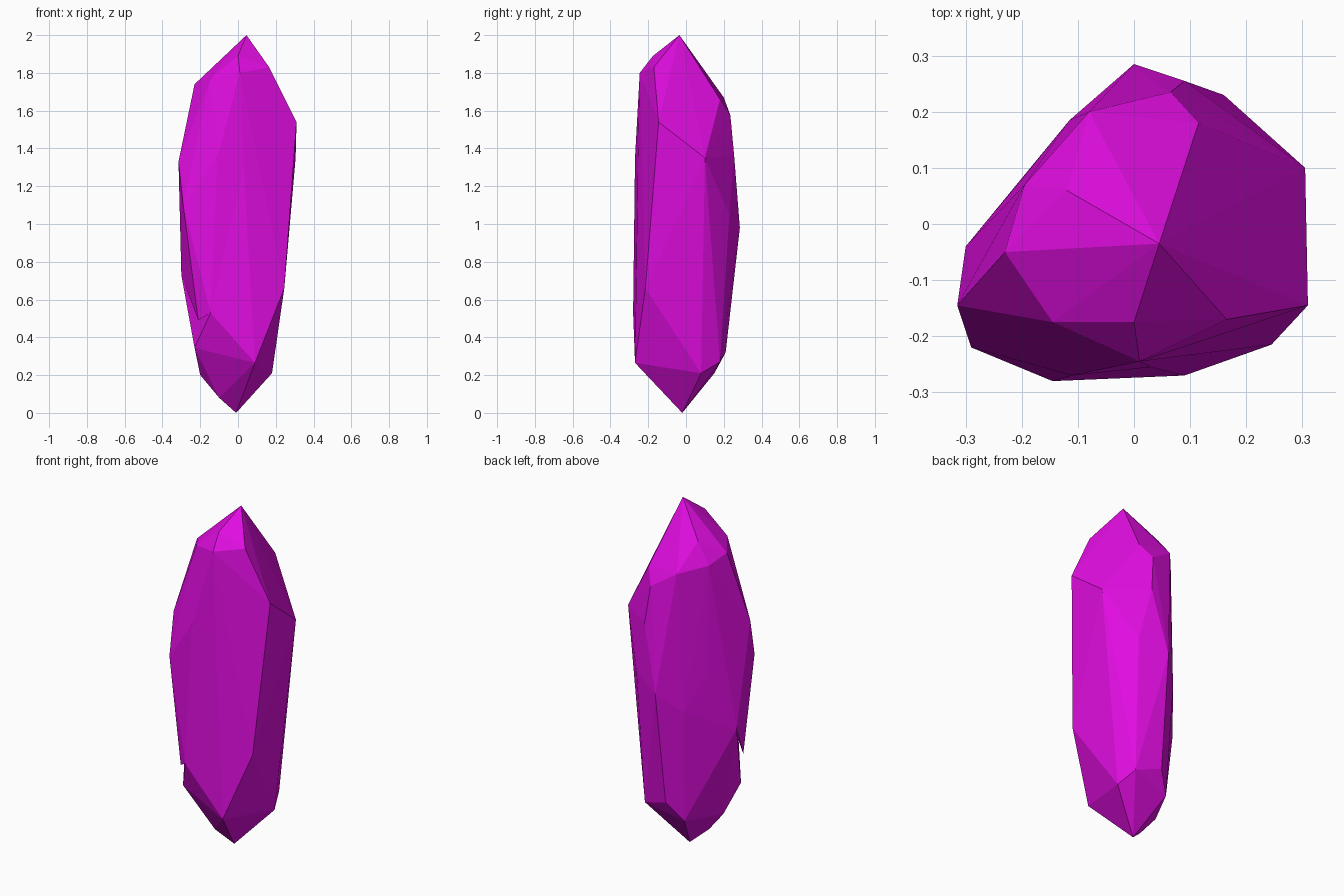
import bpy
import bmesh
from mathutils import Vector

cube = bpy.data.objects.get("Cube")
if cube:
    bpy.data.objects.remove(cube, do_unlink=True)

# Corner points of the gem, tier by tier from tip to base
corners = dict(
    # tip and crown
    A=(.045, -.035, 2), B=(0, -.175, 1.89), C=(.01, -.245, 1.8),
    D=(-.145, -.175, 1.77), E=(.165, -.17, 1.83), F=(-.23, -.05, 1.74),
    J=(-.12, .06, 1.82), h=(-.195, .07, 1.7), K=(-.08, .2, 1.67),
    I=(.115, .18, 1.66), L=(.065, .235, 1.575),
    # shoulder
    G=(.31, -.145, 1.54), H=(.305, .1, 1.35), N=(.09, .255, 1.36),
    M=(.025, .26, 1.26), Q=(-.315, -.145, 1.33), R=(-.11, -.27, 1.35),
    S=(.03, -.255, 1.29),
    # waist
    T=(-.29, -.22, 1.1), k=(-.2, .08, 1.08), P=(.16, .23, 1.05),
    O=(0, .285, .98), n=(-.115, .185, .865), X=(-.3, -.04, .73),
    W=(.245, -.215, .66),
    # foot
    U=(-.145, -.28, .53), Y=(-.21, -.23, .49), Z=(-.23, -.18, .345),
    V=(.09, -.27, .265), d=(-.015, .21, .32), e=(.14, .18, .27),
    f=(.18, .08, .21), c=(-.095, .15, .21), a=(-.2, -.06, .2),
    b=(-.1, -.07, .08), g=(-.01, -.02, 0),
)
# Ridges and valleys that a plain hull would miss, as pairs of corners
creases = "RT CS ST SU XY UX UY HW WP Wf".split()


def hull_of(points):
    """Wrap the points in triangles; return the mesh and its corners by name."""
    bm = bmesh.new()
    verts = {name: bm.verts.new(p) for name, p in points.items()}
    bmesh.ops.convex_hull(bm, input=list(bm.verts))
    bmesh.ops.triangulate(bm, faces=list(bm.faces))
    return bm, verts


def wrap(points):
    """Swell dented corners outward until every one of them lies on the hull."""
    swollen = {name: Vector(p) for name, p in points.items()}
    for _ in range(80):
        bm, verts = hull_of(swollen)
        inside = [name for name, v in verts.items() if not v.link_faces]
        if not inside:
            break
        bm.free()
        for name in inside:
            swollen[name].x *= 1.01
            swollen[name].y *= 1.01
    else:
        bm, verts = hull_of(swollen)
    return bm, verts


def crease(bm, start, end):
    """Turn the edge that crosses start-end so that it joins the two."""
    for edge in bm.edges:
        if len(edge.link_faces) != 2:
            continue
        opposite = {v for face in edge.link_faces for v in face.verts}
        if opposite - set(edge.verts) == {start, end}:
            bmesh.utils.edge_rotate(edge, True)
            return


# Facet the gem, then let the dented corners sink back into place
bm, verts = wrap(corners)
for start, end in creases:
    crease(bm, verts[start], verts[end])
for name, vert in verts.items():
    vert.co = corners[name]
loose = [v for v in bm.verts if not v.link_faces]
bmesh.ops.delete(bm, geom=loose, context="VERTS")
bmesh.ops.recalc_face_normals(bm, faces=list(bm.faces))

mesh = bpy.data.meshes.new("crystal")
bm.to_mesh(mesh)
bm.free()

# One flat magenta for the whole gem
magenta = bpy.data.materials.new("magenta")
magenta.use_nodes = True
colour = (.75, .004, .75, 1)
magenta.diffuse_color = colour
magenta.node_tree.nodes["Principled BSDF"].inputs["Base Color"].default_value = colour
mesh.materials.append(magenta)

crystal = bpy.data.objects.new("crystal", mesh)
bpy.context.scene.collection.objects.link(crystal)
